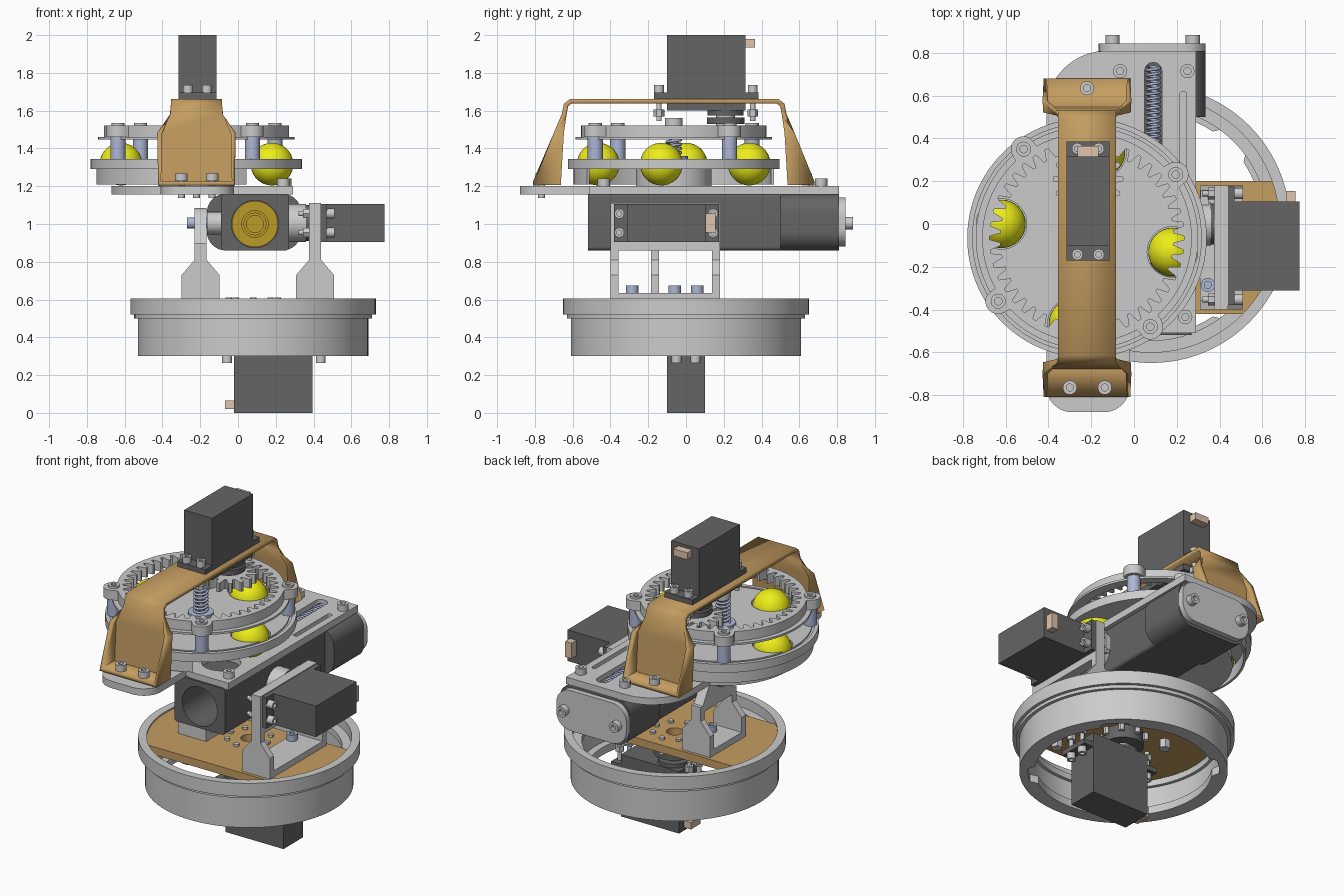
import bpy, bmesh
from math import sin, cos, pi, sqrt, radians, atan2
from mathutils import Vector, Matrix

if "Cube" in bpy.data.objects:
    bpy.data.objects.remove(bpy.data.objects["Cube"])

def material(name, r, g, b):
    m = bpy.data.materials.new(name)
    m.diffuse_color = (r, g, b, 1)
    m.use_nodes = True
    m.node_tree.nodes["Principled BSDF"].inputs["Base Color"].default_value = m.diffuse_color
    return m

DARK = material("dark_grey", .13, .13, .13)
TAN = material("tan", .56, .34, .12)
YELLOW = material("yellow", .85, .85, .01)
PINK = material("connector_beige", .75, .55, .42)
BLUE = material("blue_steel", .42, .47, .66)
GOLD = material("gold", .5, .33, .02)
AX = {'X': (1, 0, 0), 'Y': (0, 1, 0), 'Z': (0, 0, 1)}

def finish(name, bm, mat=None):
    bmesh.ops.recalc_face_normals(bm, faces=bm.faces)
    me = bpy.data.meshes.new(name)
    bm.to_mesh(me)
    bm.free()
    ob = bpy.data.objects.new(name, me)
    bpy.context.collection.objects.link(ob)
    if mat:
        me.materials.append(mat)
    return ob

def prism(name, p, h, ro, ri=0, axis='Z', n=48, mat=None):
    """Disc, ring or gear; radii may be functions of the angle. Negative h extrudes backwards."""
    bm = bmesh.new()
    q = Vector(AX[axis]).to_track_quat('Z', 'Y')
    def loop(r, z):
        f = r if callable(r) else (lambda a: r)
        return [bm.verts.new(Vector(p) + q @ Vector((f(a) * cos(a), f(a) * sin(a), z)))
                for a in (2 * pi * i / n for i in range(n))]
    loops = [loop(ro, 0), loop(ro, h)]
    if ri:
        loops += [loop(ri, h), loop(ri, 0)]
    for k in range(4 if ri else 1):
        a, b = loops[k], loops[(k + 1) % len(loops)]
        for i in range(n):
            j = (i + 1) % n
            bm.faces.new((a[i], a[j], b[j], b[i]))
    if not ri:
        bm.faces.new(loops[0])
        bm.faces.new(loops[1])
    return finish(name, bm, mat)

def extrude(name, pts, a0, a1, axis='Z', mat=None):
    """Outline extruded along an axis: X takes (y,z), Y takes (x,z), Z takes (x,y)."""
    bm = bmesh.new()
    put = {'X': lambda u, v, a: (a, u, v), 'Y': lambda u, v, a: (u, a, v), 'Z': lambda u, v, a: (u, v, a)}[axis]
    A, B = [[bm.verts.new(put(u, v, a)) for u, v in pts] for a in (a0, a1)]
    for i in range(len(pts)):
        j = (i + 1) % len(pts)
        bm.faces.new((A[i], A[j], B[j], B[i]))
    bm.faces.new(A)
    bm.faces.new(B)
    return finish(name, bm, mat)

def box(name, x0, x1, y0, y1, z0, z1, mat=None):
    return extrude(name, [(x0, y0), (x1, y0), (x1, y1), (x0, y1)], z0, z1, 'Z', mat)

def arc(cx, cy, r, a0, a1, n=10):
    return [(cx + r * cos(radians(a0 + (a1 - a0) * i / n)), cy + r * sin(radians(a0 + (a1 - a0) * i / n)))
            for i in range(n + 1)]

def rounded(x0, x1, y0, y1, r):
    return (arc(x1 - r, y0 + r, r, -90, 0) + arc(x1 - r, y1 - r, r, 0, 90)
            + arc(x0 + r, y1 - r, r, 90, 180) + arc(x0 + r, y0 + r, r, 180, 270))

def cut(ob, *cutters):
    for c in cutters:
        m = ob.modifiers.new("cut", 'BOOLEAN')
        m.operation, m.object, m.solver = 'DIFFERENCE', c, 'EXACT'
        bpy.context.view_layer.objects.active = ob
        bpy.ops.object.modifier_apply(modifier=m.name)
        bpy.data.objects.remove(c)

def screw(name, p, axis='Z', s=1, r=.033, shaft=.05, mat=None):
    """Socket head screw: p is the seat of the head, s the direction of the head."""
    return [prism(name + "_head", p, .04 * s, r, r * .5, axis, 20, mat),
            prism(name + "_shaft", Vector(p) + Vector(AX[axis]) * .018 * s, -(shaft + .018) * s, r * .55, 0, axis, 14, mat)]

def spring(name, p, axis, r, length, turns, wire):
    cu = bpy.data.curves.new(name, 'CURVE')
    cu.dimensions, cu.bevel_depth, cu.bevel_resolution = '3D', wire, 1
    sp, n = cu.splines.new('POLY'), turns * 14
    sp.points.add(n)
    q = Vector(AX[axis]).to_track_quat('Z', 'Y')
    for i in range(n + 1):
        a = 2 * pi * i / 14
        sp.points[i].co = (*(Vector(p) + q @ Vector((r * cos(a), r * sin(a), length * i / n))), 1)
    cu.materials.append(BLUE)
    bpy.context.collection.objects.link(bpy.data.objects.new(name, cu))

def servo(name, origin, x, y, z):
    obs = [box(name + "_body", -.105, .31, -.1, .1, 0, .4, DARK),
           box(name + "_flange", -.175, .38, -.1, .1, .305, .337, DARK),
           box(name + "_connector", -.155, -.105, -.05, .05, .02, .065, PINK),
           prism(name + "_collar", (0, 0, .4), .025, .095, mat=DARK),
           prism(name + "_spline", (0, 0, .42), .05, .05)]
    for sx in (-.143, .353):
        for sy in (-.05, .05):
            obs += screw(name + "_screw", (sx, sy, .305), 'Z', -1, .026, .15)
            obs.append(prism(name + "_nut", (sx, sy, .395), .035, .028, n=6))
    m = Matrix((x, y, z)).transposed().to_4x4()
    m.translation = origin
    for o in obs:
        o.data.transform(m)

# base ring
B = (.08, 0)
prism("base_flange", (*B, .52), .085, .65, .6, n=96)
prism("base_wall", (*B, .3), .22, .61, .565, n=96)
prism("base_ledge", (*B, .5), .04, .63, .545, n=96)
prism("base_lip", (*B, .3), .05, .6, lambda a: .52 if cos(4 * a) > -.75 else .56, n=96)
# base deck, a strip with ends following the ring
t0, t1, t2, t3 = [atan2(v, sqrt(.6 ** 2 - v * v)) * 180 / pi for v in (-.42, .2, .2, -.42)]
deck = extrude("base_deck", arc(*B, .6, t0, t1, 16) + arc(*B, .6, 180 - t2, 180 - t3, 16), .545, .595, 'Z', TAN)
cut(deck, prism("deck_hole", (.08, 0, .5), .2, .05))
for i in range(8):
    a = i * pi / 4
    prism("deck_stud", (.08 + .13 * cos(a), .13 * sin(a), .5), .11, .017, n=12)
for x in (-.15, .34):
    for y in (-.3, .1):
        prism("deck_nut", (x, y, .49), .055, .035, n=6)

# three servos
servo("pan_servo", (.085, 0, 0), (1, 0, 0), (0, 1, 0), (0, 0, 1))
servo("tilt_servo", (.775, 0, 1.005), (0, -1, 0), (0, 0, 1), (-1, 0, 0))
servo("feed_servo", (-.215, .21, 2), (0, -1, 0), (-1, 0, 0), (0, 0, -1))
prism("pan_horn", (.085, 0, .46), .09, .12, mat=DARK)
prism("tilt_horn", (.26, 0, 1.005), .1, .1, axis='X')
box("tilt_horn_arm", .31, .35, -.06, .16, .96, 1.05)

# side brackets
def bracket(name, cx, y0, y1, panel, t=.032):
    gus = [(cx - .1, .595), (cx + .1, .595), (cx + .1, .73), (cx + t, .81), (cx + t, .9), (cx - t, .9), (cx - t, .81), (cx - .1, .73)]
    for y in (y0, y1 - .042):
        extrude(name + "_gusset", gus, y, y + .042, 'Y')
    box(name + "_foot", cx - .1, cx + .1, y0, y1, .595, .635)
    extrude(name + "_panel", panel, cx - t, cx + t, 'X')
bracket("right_bracket", .408, -.4, .18, [(-.4, .86), (.18, .86), (.18, 1.11), (-.4, 1.11)])
bracket("left_bracket", -.198, -.185, .18, [(-.185, .86), (.18, .86)] + arc(0, 1, .085, 20, 160))
for p in ((.345, -.285), (.345, .06), (-.14, -.06), (-.14, .06)):
    screw("foot_screw", (*p, .635), mat=BLUE)
prism("pivot_pin", (-.27, 0, 1.005), .2, .03, axis='X', n=24, mat=BLUE)
prism("pivot_boss", (-.165, 0, 1.005), .1, .06, axis='X', n=24)

# launcher barrel block, nozzle and rear cap
block = extrude("barrel_block", rounded(-.09, .27, .86, 1.16, .02), -.52, .5, 'Y', DARK)
cut(block, prism("bore", (.09, .3, 1), -.9, .125, axis='Y'),
    box("spring_channel", .04, .14, .38, .6, 1.1, 1.3))
prism("nozzle", (.09, .05, 1), .12, .122, .07, 'Y', mat=GOLD)
prism("nozzle_core", (.09, .08, 1), .1, .06, .045, 'Y', mat=GOLD)
prism("plunger", (.09, .15, 1), .05, .12, axis='Y', mat=GOLD)
cap = extrude("rear_cap", rounded(-.165, .335, .86, 1.16, .1), .5, .81, 'Y', DARK)
cut(cap, box("cap_channel", .04, .14, .45, .76, 1.1, 1.3))
extrude("rear_plate", rounded(-.165, .335, .88, 1.14, .1), .81, .845, 'Y')
for x in (-.1, .275):
    screw("rear_screw", (x, .845, 1.005), 'Y')

# main deck plate
C = (-.22, -.065)
plate = extrude("main_plate", [(.29, -.51), (.29, .81)] + arc(-.13, .53, .28, 90, 180)
                + arc(*C, .45, 115, 245, 30) + arc(-.29, -.76, .12, 180, 270)
                + arc(-.14, -.76, .12, 270, 360) + [(-.02, -.5), (.03, -.51)], 1.155, 1.2)
cut(plate, extrude("slot_1", rounded(.05, .13, .3, .755, .038), 1.1, 1.3),
    extrude("slot_2", rounded(.215, .245, .25, .62, .014), 1.17, 1.3),
    prism("feed_hole", (.09, -.3, 1.1), .2, .115))
spring("return_spring", (.09, .2, 1.155), 'Y', .03, .54, 24, .007)
for p in ((-.065, .715), (.25, .715), (.24, -.435)):
    screw("plate_screw", (*p, 1.2))

# ball carousel tray and balls
tray = prism("carousel_tray", (*C, 1.29), .055, .56, n=96)
cut(tray, prism("tray_groove", (*C, 1.335), .05, .535, .52, n=96))
balls = [(C[0] + .405 * cos(a), C[1] + .405 * sin(a)) for a in (radians(-9.3 + 90 * i) for i in range(4))]
for x, y in balls:
    cut(tray, prism("ball_hole", (x, y, 1.2), .2, .118))
    bm = bmesh.new()
    bmesh.ops.create_uvsphere(bm, u_segments=32, v_segments=18, radius=.113,
                              matrix=Matrix.Translation((x, y, 1.317)))
    finish("ball", bm, YELLOW)
extrude("tray_skirt", arc(*C, .53, 92, 300, 60) + arc(*C, .515, 300, 92, 60), 1.21, 1.29)
prism("tray_hub", (*C, 1.2), .09, .2)

# ring gear with bolt lobes, spacers and pinion
lobes = [radians(35.5 + 90 * i) for i in range(4)]
def lobed(a):
    r = .49
    for l in lobes:
        d = .51 ** 2 * sin(a - l) ** 2
        if cos(a - l) > 0 and d < .06 ** 2:
            r = max(r, .51 * cos(a - l) + sqrt(.06 ** 2 - d))
    return r
def teeth(count, low, high):
    def f(a):
        t = (a * count / (2 * pi)) % 1
        return low + (high - low) * min(1, max(0, 2.5 * abs(2 * t - 1) - .75))
    return f
prism("ring_gear", (*C, 1.46), .062, lobed, teeth(44, .405, .455), n=352)
prism("ring_gear_rim", (*C, 1.447), .013, .52, .46, n=96)
for l in lobes:
    x, y = C[0] + .51 * cos(l), C[1] + .51 * sin(l)
    prism("spacer", (x, y, 1.34), .12, .04, n=24, mat=BLUE)
    screw("ring_screw", (x, y, 1.495), r=.035)
prism("pinion", (-.215, .21, 1.45), .06, teeth(14, .11, .165), n=168)
prism("pinion_shaft", (-.215, .21, 1.5), .1, .05)
prism("pinion_hub", (-.215, .21, 1.53), .035, .1, mat=DARK)

# centre post with spring
prism("centre_washer", (*C, 1.345), .015, .075, mat=BLUE)
prism("centre_post", (*C, 1.345), .18, .022, n=24)
prism("centre_knob", (*C, 1.52), .04, .047, n=32)
spring("centre_spring", (*C, 1.36), 'Z', .038, .16, 7, .008)

# sheet metal bridge over the carousel
rows = [(-.81, 1.215, .195), (-.67, 1.215, .195), (-.655, 1.48, .195), (-.645, 1.58, .14), (-.635, 1.63, .135), (-.61, 1.65, .135),
        (.485, 1.65, .135), (.51, 1.63, .135), (.52, 1.58, .14), (.53, 1.48, .195), (.545, 1.215, .195), (.68, 1.215, .195)]
bm = bmesh.new()
V = [[bm.verts.new((-.22 + s * w, y, z)) for s in (-1, 1)] for y, z, w in rows]
for a, b in zip(V, V[1:]):
    bm.faces.new((a[0], a[1], b[1], b[0]))
for ids, y in (((0, 1, 2, 3), -.70), ((11, 10, 9, 8), .575)):
    for k, s in enumerate((-1, 1)):
        o = bm.verts.new((-.22 + s * .195, y, 1.48))
        a, b, c, d = [V[i][k] for i in ids]
        bm.faces.new((a, b, c, o))
        bm.faces.new((o, c, d))
bridge = finish("bridge", bm, TAN)
sol = bridge.modifiers.new("sheet", 'SOLIDIFY')
sol.thickness, sol.offset = .026, 0
for p in ((-.3, -.765), (-.137, -.765), (-.22, .635)):
    screw("bridge_screw", (*p, 1.228), shaft=.09)

# smooth shading with sharp edges kept
for o in bpy.data.objects:
    o.select_set(o.type == 'MESH')
bpy.context.view_layer.objects.active = bridge
bpy.ops.object.shade_smooth_by_angle(angle=radians(30))
